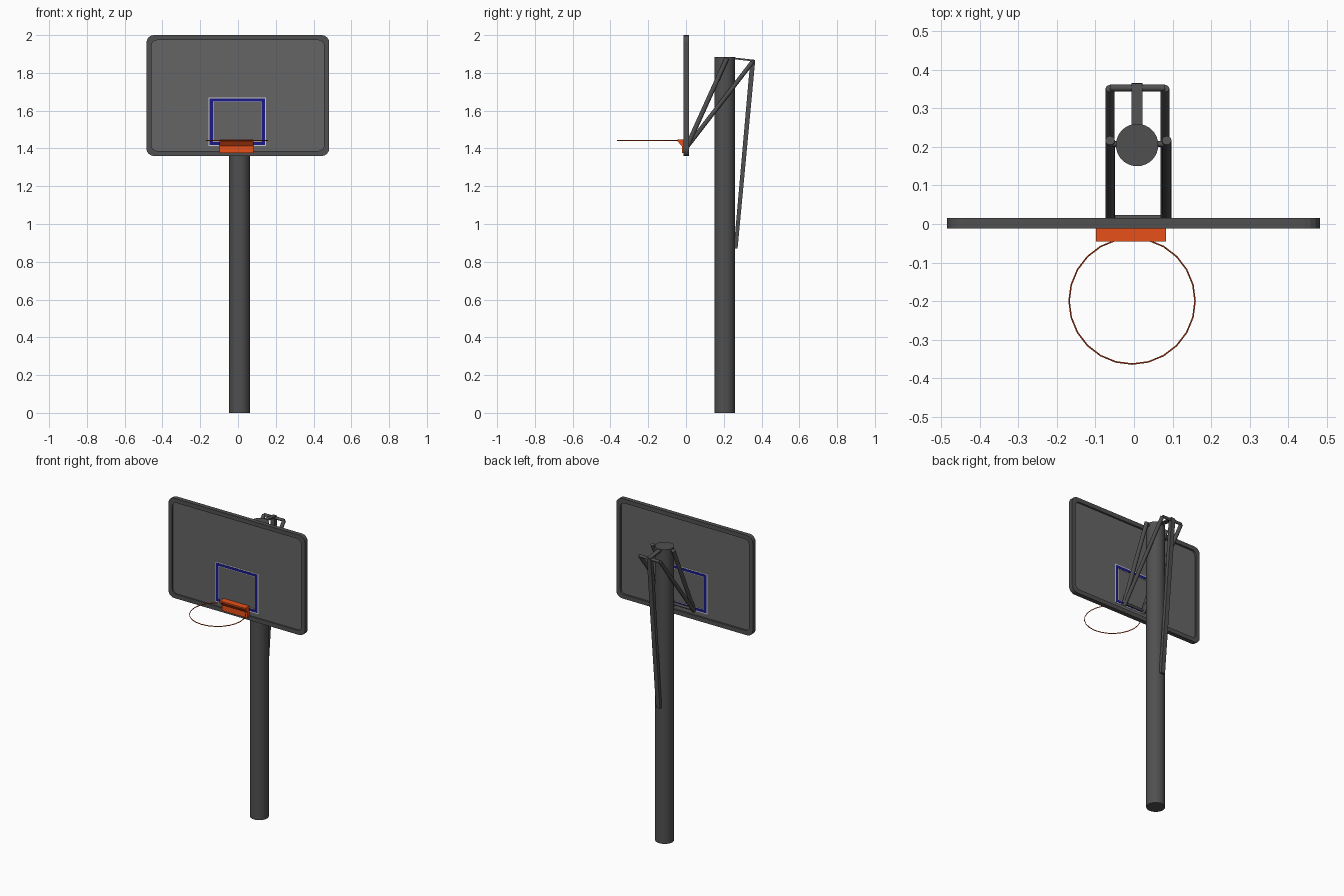
import bpy, bmesh, math
from mathutils import Vector

if "Cube" in bpy.data.objects:
    bpy.data.objects.remove(bpy.data.objects["Cube"])


def material(name, rgb):
    m = bpy.data.materials.new(name)
    m.diffuse_color = (*rgb, 1)
    m.use_nodes = True
    m.node_tree.nodes["Principled BSDF"].inputs["Base Color"].default_value = m.diffuse_color
    return m


STEEL = material("dark_steel", (0.08, 0.08, 0.08))
GLASS = material("board_grey", (0.13, 0.13, 0.13))
BLUE = material("blue_paint", (0.01, 0.01, 0.25))
WHITE = material("white_paint", (0.85, 0.85, 0.85))
ORANGE = material("orange_paint", (0.8, 0.08, 0.01))


def finish(name, bm, mat, smooth=False):
    bmesh.ops.recalc_face_normals(bm, faces=bm.faces)
    me = bpy.data.meshes.new(name)
    bm.to_mesh(me)
    bm.free()
    ob = bpy.data.objects.new(name, me)
    bpy.context.collection.objects.link(ob)
    me.materials.append(mat)
    if smooth:
        bpy.ops.object.select_all(action='DESELECT')
        ob.select_set(True)
        bpy.context.view_layer.objects.active = ob
        bpy.ops.object.shade_smooth_by_angle(angle=math.radians(40))
    return ob


def rounded_rect(x0, x1, z0, z1, r, n=4):
    pts = []
    corners = [(x1 - r, z1 - r), (x0 + r, z1 - r), (x0 + r, z0 + r), (x1 - r, z0 + r)]
    for q, (cx, cz) in enumerate(corners):
        for i in range(n + 1):
            a = math.pi / 2 * (q + i / n)
            pts.append((cx + r * math.cos(a), cz + r * math.sin(a)))
    return pts


def plate(name, outline, y0, y1, mat):
    bm = bmesh.new()
    f = bm.faces.new([bm.verts.new((x, y0, z)) for x, z in outline])
    ex = bmesh.ops.extrude_face_region(bm, geom=[f])
    vs = [g for g in ex["geom"] if isinstance(g, bmesh.types.BMVert)]
    bmesh.ops.translate(bm, verts=vs, vec=(0, y1 - y0, 0))
    return finish(name, bm, mat)


def ring(name, outer, inner, y0, y1, mat):
    """Closed frame between two outlines with equal point counts."""
    bm = bmesh.new()
    loops = [[bm.verts.new((x, y, z)) for x, z in o]
             for o, y in ((outer, y0), (outer, y1), (inner, y1), (inner, y0))]
    n = len(outer)
    for k in range(4):
        a, b = loops[k], loops[(k + 1) % 4]
        for i in range(n):
            j = (i + 1) % n
            bm.faces.new((a[i], a[j], b[j], b[i]))
    return finish(name, bm, mat)


def tube(name, p, q, r, sides=12, mat=STEEL):
    p, q = Vector(p), Vector(q)
    bm = bmesh.new()
    bmesh.ops.create_cone(bm, cap_ends=True, segments=sides, radius1=r, radius2=r,
                          depth=(q - p).length)
    bm.transform(Vector((0, 0, 1)).rotation_difference(q - p).to_matrix().to_4x4())
    bmesh.ops.translate(bm, verts=bm.verts, vec=(p + q) / 2)
    return finish(name, bm, mat, True)


def side_profile(name, pts, x0, x1, mat):
    """Extrude a y-z outline along x."""
    bm = bmesh.new()
    f = bm.faces.new([bm.verts.new((x0, y, z)) for y, z in pts])
    ex = bmesh.ops.extrude_face_region(bm, geom=[f])
    vs = [g for g in ex["geom"] if isinstance(g, bmesh.types.BMVert)]
    bmesh.ops.translate(bm, verts=vs, vec=(x1 - x0, 0, 0))
    return finish(name, bm, mat)


# Pole
tube("pole", (0.008, 0.205, 0), (0.008, 0.205, 1.885), 0.055, 32)

# Backboard panel and its raised frame
outer = rounded_rect(-0.485, 0.483, 1.36, 2.0, 0.04)
inner = rounded_rect(-0.458, 0.456, 1.387, 1.973, 0.03)
ring("backboard_frame", outer, inner, -0.012, 0.016, STEEL)
plate("backboard_panel", inner, -0.004, 0.004, GLASS)


# Painted target square, seen on both faces
def rect(d):
    x0, x1, z0, z1 = -0.156 + d, 0.148 - d, 1.412 + d, 1.670 - d
    return [(x0, z0), (x1, z0), (x1, z1), (x0, z1)]


ring("target_outline", rect(0), rect(0.025), -0.006, 0.006, WHITE)
ring("target_square", rect(0.006), rect(0.0225), -0.007, 0.007, BLUE)

# Hoop bracket: angled plate against the board
side_profile("hoop_bracket",
             [(-0.004, 1.375), (-0.022, 1.375), (-0.022, 1.412), (-0.045, 1.438),
              (-0.045, 1.447), (-0.004, 1.447)], -0.099, 0.083, ORANGE)

# Hoop
bm = bmesh.new()
N, M = 24, 6
loops = []
for i in range(N):
    a = 2 * math.pi * i / N
    loop = []
    for j in range(M):
        b = 2 * math.pi * j / M
        r = 0.1635 + 0.002 * math.cos(b)
        loop.append(bm.verts.new((-0.005 + r * math.cos(a), -0.2 + r * math.sin(a),
                                  1.443 + 0.003 * math.sin(b))))
    loops.append(loop)
for i in range(N):
    for j in range(M):
        a, b, k = loops[i], loops[(i + 1) % N], (j + 1) % M
        bm.faces.new((a[j], b[j], b[k], a[k]))
finish("hoop", bm, ORANGE, True)

# Support arms, one pair to the pole top and one pair reaching behind it
for side, xs, xl in (("left", -0.062, -0.062), ("right", 0.085, 0.080)):
    tube("short_arm_" + side, (xs, 0.012, 1.425), (xs, 0.217, 1.878), 0.0125)
    tube("long_arm_" + side, (xl, 0.008, 1.412), (xl, 0.352, 1.858), 0.0115)

# Cross bars joining the arms
tube("pole_cross_bar", (-0.062, 0.208, 1.868), (0.085, 0.208, 1.868), 0.008)
tube("rear_cross_bar", (-0.062, 0.353, 1.858), (0.080, 0.353, 1.858), 0.009)
tube("lower_cross_bar", (-0.062, 0.016, 1.425), (0.085, 0.016, 1.425), 0.008)

# Rear brace and flat link from pole top
side_profile("rear_brace", [(0.253, 0.87), (0.273, 0.87), (0.366, 1.862), (0.340, 1.862)],
             -0.006, 0.022, STEEL)
side_profile("top_link", [(0.22, 1.876), (0.22, 1.885), (0.365, 1.869), (0.365, 1.860)],
             -0.006, 0.022, STEEL)
